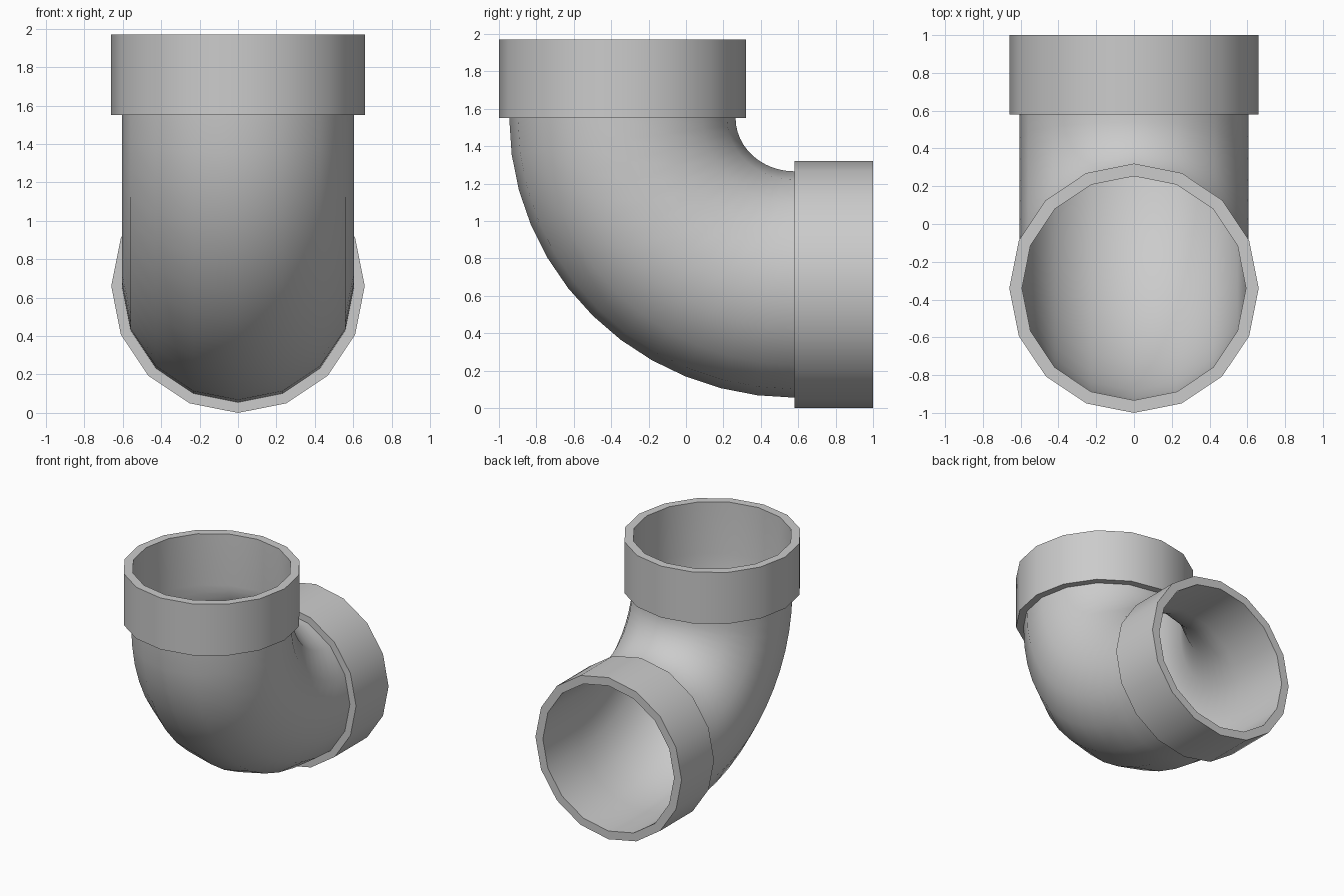
import bpy, bmesh, math

if "Cube" in bpy.data.objects:
    bpy.data.objects.remove(bpy.data.objects["Cube"])

SIDES, STEPS = 16, 12
SOCKET_R, OUTER_R, INNER_R = 0.66, 0.605, 0.593
SOCKET_LEN = 0.42
CY, CZ = 0.58, 1.55          # centre of the bend
BEND_Y, BEND_Z = 0.92, 0.89  # bend radii of the centre line

bm = bmesh.new()


def ring(theta, shift, r):
    """Ring of vertices across the pipe at bend angle theta, slid along the pipe by shift."""
    c, s = math.cos(theta), math.sin(theta)
    y = CY - BEND_Y * c + shift * s
    z = CZ - BEND_Z * s - shift * c
    verts = []
    for k in range(SIDES):
        a = 2 * math.pi * k / SIDES
        d = r * math.cos(a)
        verts.append(bm.verts.new((r * math.sin(a), y - d * c, z - d * s)))
    return verts


end = math.pi / 2
bend = [end * i / STEPS for i in range(STEPS + 1)]

# upper socket, outer bend, rear socket, then back through the bore
rings = [ring(0, -SOCKET_LEN, SOCKET_R), ring(0, 0, SOCKET_R)]
rings += [ring(t, 0, OUTER_R) for t in bend]
rings += [ring(end, 0, SOCKET_R), ring(end, SOCKET_LEN, SOCKET_R)]
rings += [ring(end, SOCKET_LEN, INNER_R)]
rings += [ring(t, 0, INNER_R) for t in reversed(bend)]
rings += [ring(0, -SOCKET_LEN, INNER_R)]

# skin the rings into one closed wall
for i, a in enumerate(rings):
    b = rings[(i + 1) % len(rings)]
    for k in range(SIDES):
        n = (k + 1) % SIDES
        bm.faces.new((a[k], a[n], b[n], b[k]))
bmesh.ops.recalc_face_normals(bm, faces=bm.faces)

mesh = bpy.data.meshes.new("pipe_elbow")
bm.to_mesh(mesh)
bm.free()
elbow = bpy.data.objects.new("pipe_elbow", mesh)
bpy.context.collection.objects.link(elbow)
bpy.context.view_layer.objects.active = elbow
elbow.select_set(True)
bpy.ops.object.shade_smooth_by_angle(angle=math.radians(35))
